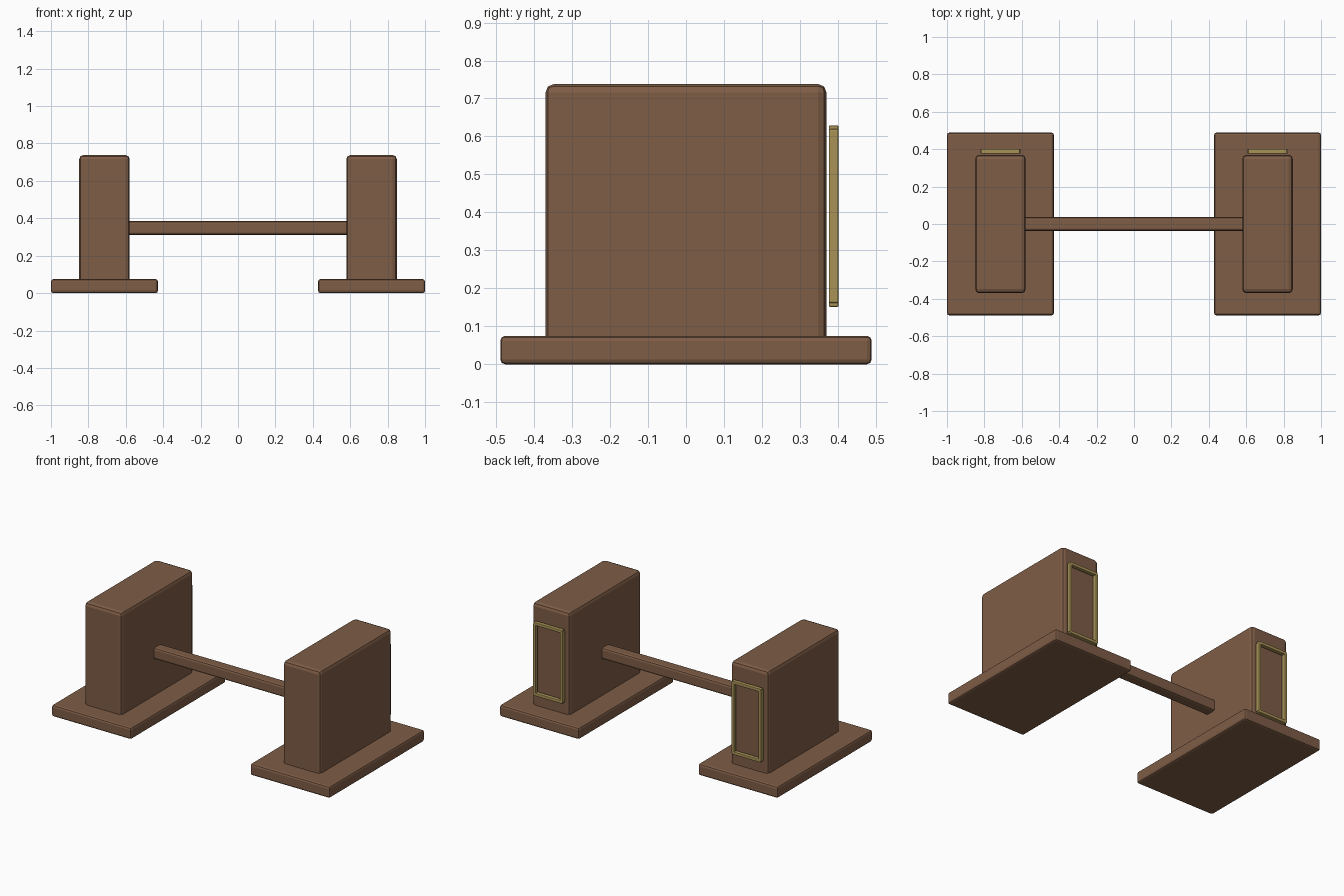
import bpy

if "Cube" in bpy.data.objects:
    bpy.data.objects.remove(bpy.data.objects["Cube"])


def material(name, rgb):
    m = bpy.data.materials.new(name)
    m.diffuse_color = (*rgb, 1)
    m.use_nodes = True
    m.node_tree.nodes["Principled BSDF"].inputs["Base Color"].default_value = m.diffuse_color
    return m


BROWN = material("brown wood", (0.209, 0.109, 0.061))
GOLD = material("dull gold", (0.392, 0.287, 0.093))


def box(name, lo, hi, mat, bevel, segments=2):
    """Bevelled box between two opposite corners."""
    bpy.ops.mesh.primitive_cube_add(
        size=1, location=[(a + b) / 2 for a, b in zip(lo, hi)])
    ob = bpy.context.object
    ob.name = name
    ob.scale = [b - a for a, b in zip(lo, hi)]
    bpy.ops.object.transform_apply(location=False, rotation=False, scale=True)
    ob.data.materials.append(mat)
    mod = ob.modifiers.new("soft edges", "BEVEL")
    mod.width = bevel
    mod.segments = segments
    return ob


CX = 0.714           # centre of each pedestal
FRAME_Y = (0.376, 0.402)

for side, s in (("left", -1), ("right", 1)):
    c = s * CX

    # Foot slab and upright block
    box(side + "_base", (c - 0.286, -0.489, 0), (c + 0.286, 0.489, 0.075), BROWN, 0.013)
    box(side + "_block", (c - 0.135, -0.37, 0.05), (c + 0.135, 0.37, 0.738), BROWN, 0.022)

    # Thin trim frame on the back of the block
    y0, y1 = FRAME_Y
    for end, z in (("bottom", 0.161), ("top", 0.619)):
        box(f"{side}_trim_{end}", (c - 0.104, y0, z - 0.01),
            (c + 0.104, y1, z + 0.01), GOLD, 0.004)
    for edge, e in (("inner", -s), ("outer", s)):
        x = c + e * 0.098
        box(f"{side}_trim_{edge}", (x - 0.01, y0, 0.161),
            (x + 0.01, y1, 0.619), GOLD, 0.004)

# Rail joining the two blocks
box("cross_rail", (-0.59, -0.037, 0.311), (0.59, 0.037, 0.385), BROWN, 0.013)
